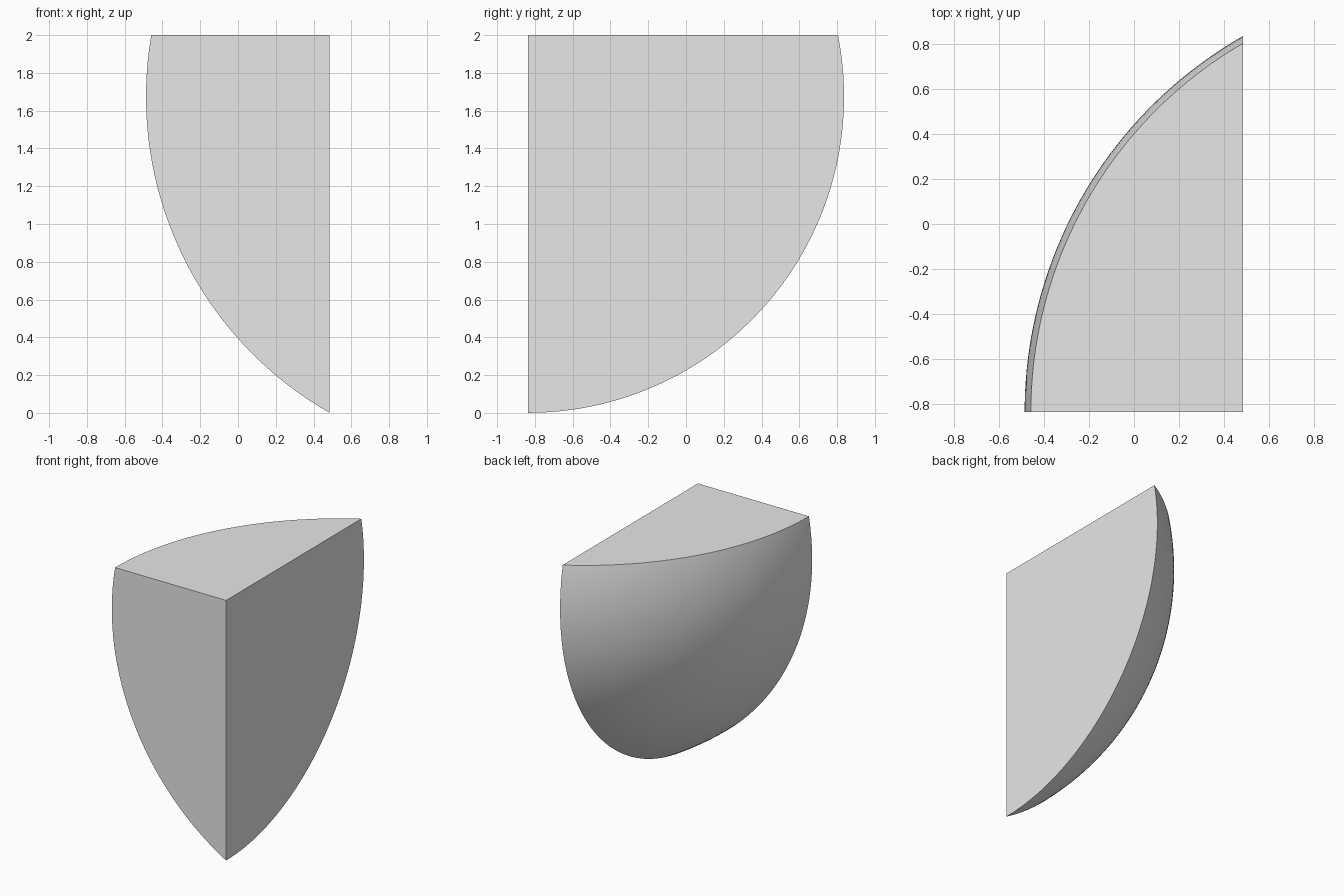
import bpy
import bmesh
import math
from mathutils import Matrix, Vector

cube = bpy.data.objects.get("Cube")
if cube:
    bpy.data.objects.remove(cube, do_unlink=True)

# Ball that forms the curved side, and the three flat cuts
RADIUS = 1.927
CENTRE = Vector((1.44, -0.837, 1.674))
CUTS = [
    (Vector((0.485, 0, 0)), Vector((1, 0, 0))),    # left side
    (Vector((0, -0.837, 0)), Vector((0, -1, 0))),  # front
    (Vector((0, 0, 2)), Vector((0, 0, 1))),        # top
]

# Plain grey material
grey = bpy.data.materials.new("light grey")
grey.use_nodes = True
colour = (0.8, 0.8, 0.8, 1)
grey.diffuse_color = colour
grey.node_tree.nodes["Principled BSDF"].inputs["Base Color"].default_value = colour

# Ball with its poles along x, so the meridians follow the front cut
bm = bmesh.new()
placing = Matrix.Translation(CENTRE) @ Matrix.Rotation(math.pi / 2, 4, "Y")
bmesh.ops.create_uvsphere(bm, u_segments=192, v_segments=128,
                          radius=RADIUS, matrix=placing)


def slice_off(point, normal):
    """Remove everything beyond a plane and close the cut with a flat face."""
    geom = bm.verts[:] + bm.edges[:] + bm.faces[:]
    bmesh.ops.bisect_plane(bm, geom=geom, dist=1e-5, plane_co=point,
                           plane_no=normal, clear_outer=True)
    rim = [e for e in bm.edges if e.is_boundary]
    bmesh.ops.holes_fill(bm, edges=rim, sides=0)


for point, normal in CUTS:
    slice_off(point, normal)
bmesh.ops.recalc_face_normals(bm, faces=bm.faces[:])

mesh = bpy.data.meshes.new("rounded_wedge")
bm.to_mesh(mesh)
bm.free()
mesh.materials.append(grey)
wedge = bpy.data.objects.new("rounded_wedge", mesh)
bpy.context.collection.objects.link(wedge)

# Smooth curved side with crisp rims
bpy.ops.object.select_all(action="DESELECT")
wedge.select_set(True)
bpy.context.view_layer.objects.active = wedge
bpy.ops.object.shade_smooth_by_angle(angle=math.radians(30))
